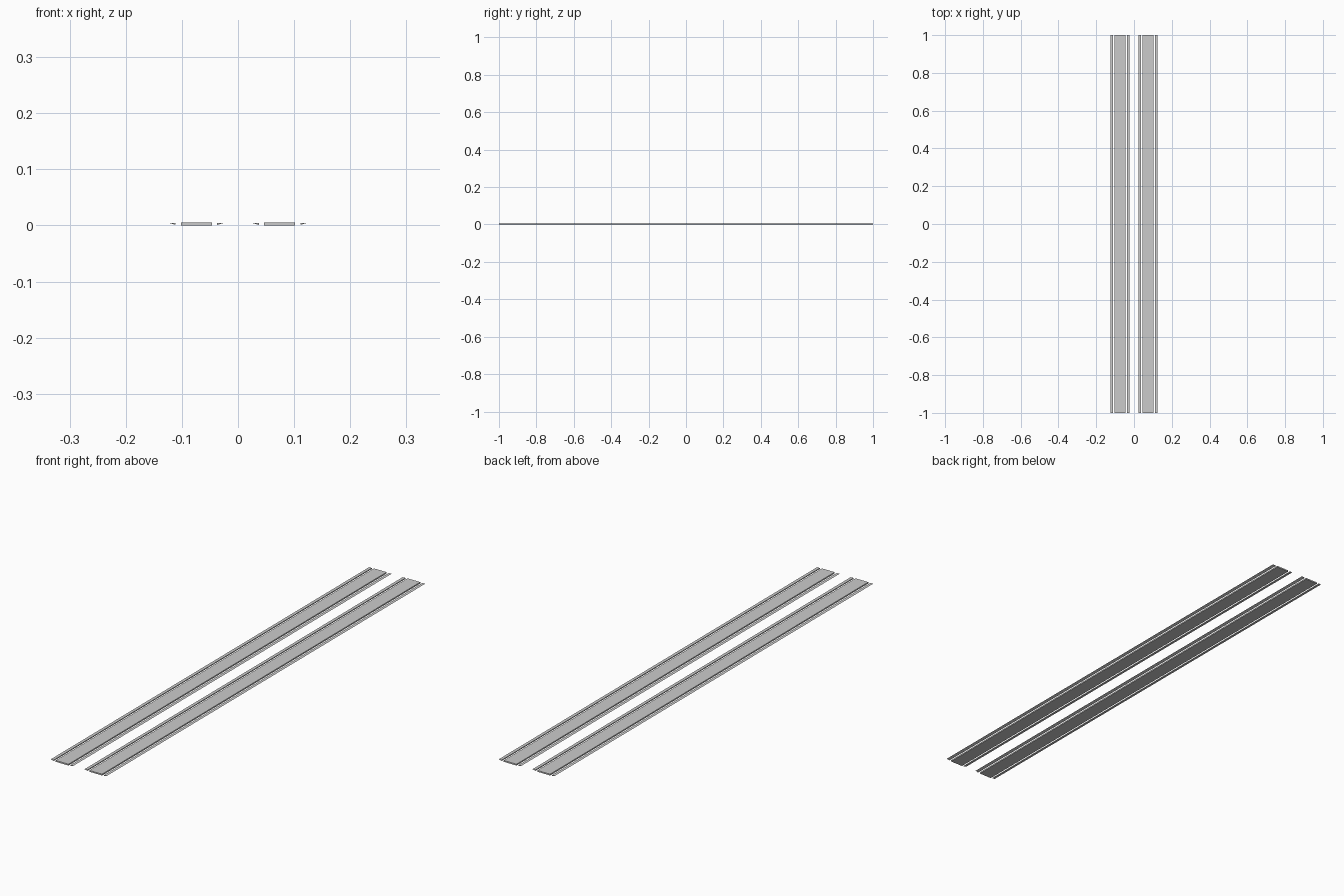
import bpy, bmesh

if "Cube" in bpy.data.objects:
    bpy.data.objects.remove(bpy.data.objects["Cube"])


def extrude_profile(name, pts):
    """Extrude an (x, z) profile along the full length in y."""
    bm = bmesh.new()
    face = bm.faces.new([bm.verts.new((x, -1, z)) for x, z in pts])
    new = bmesh.ops.extrude_face_region(bm, geom=[face])["geom"]
    verts = [g for g in new if isinstance(g, bmesh.types.BMVert)]
    bmesh.ops.translate(bm, verts=verts, vec=(0, 2, 0))
    bmesh.ops.recalc_face_normals(bm, faces=bm.faces[:])
    me = bpy.data.meshes.new(name)
    bm.to_mesh(me)
    bm.free()
    ob = bpy.data.objects.new(name, me)
    bpy.context.collection.objects.link(ob)
    return ob


TOP = 0.0055
for side, cx in (("left", -0.074), ("right", 0.074)):
    # Flat central plank
    h = 0.028
    extrude_profile(side + "_plank",
                    [(cx - h, 0), (cx + h, 0), (cx + h, TOP), (cx - h, TOP)])
    # Thin wedge rails tapering away from the plank
    for where, s in (("left", -1), ("right", 1)):
        extrude_profile(f"{side}_plank_{where}_rail",
                        [(cx + s * 0.037, 0.001), (cx + s * 0.0495, 0.0045),
                         (cx + s * 0.037, 0.0045)])
